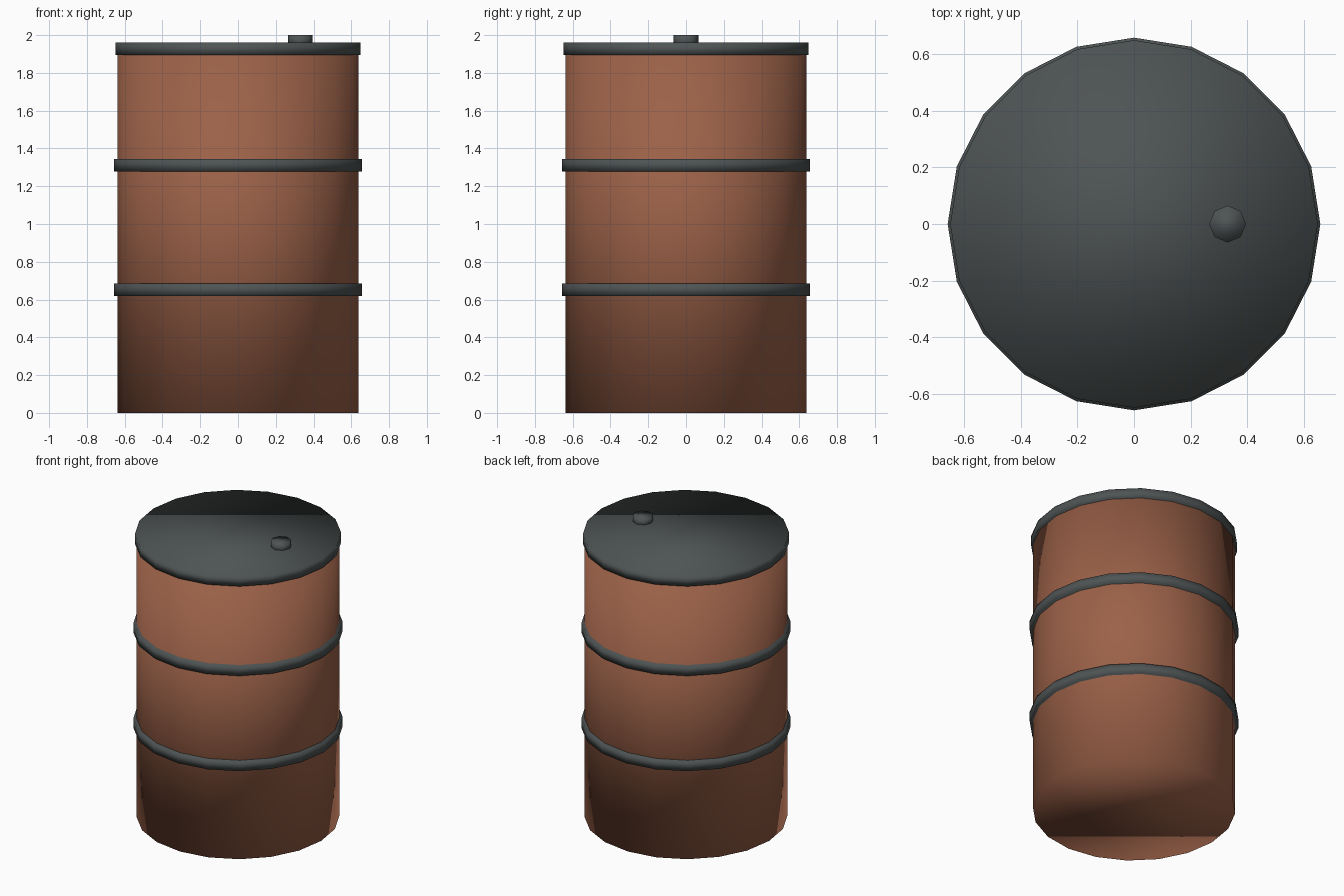
import bpy

if "Cube" in bpy.data.objects:
    bpy.data.objects.remove(bpy.data.objects["Cube"], do_unlink=True)


def make_material(name, rgb):
    mat = bpy.data.materials.new(name)
    mat.use_nodes = True
    mat.diffuse_color = (*rgb, 1)
    bsdf = next(n for n in mat.node_tree.nodes if n.type == "BSDF_PRINCIPLED")
    bsdf.inputs["Base Color"].default_value = (*rgb, 1)
    return mat


def cylinder(name, radius, bottom, top, mat, sides=20, x=0):
    bpy.ops.mesh.primitive_cylinder_add(
        vertices=sides, radius=radius, depth=top - bottom,
        location=(x, 0, (bottom + top) / 2))
    obj = bpy.context.object
    obj.name = name
    obj.data.materials.append(mat)
    bpy.ops.object.shade_smooth()
    return obj


rust = make_material("rust brown", (0.33, 0.12, 0.065))
iron = make_material("dark iron", (0.076, 0.087, 0.087))

# Drum shell
cylinder("drum_body", 0.637, 0, 1.93, rust)

# Reinforcing hoops
for name, z in (("lower_hoop", 0.652), ("upper_hoop", 1.312)):
    cylinder(name, 0.657, z - 0.033, z + 0.033, iron)

# Lid and its filler cap
cylinder("lid", 0.648, 1.895, 1.96, iron)
cylinder("filler_cap", 0.065, 1.94, 2.0, iron, sides=8, x=0.33)
